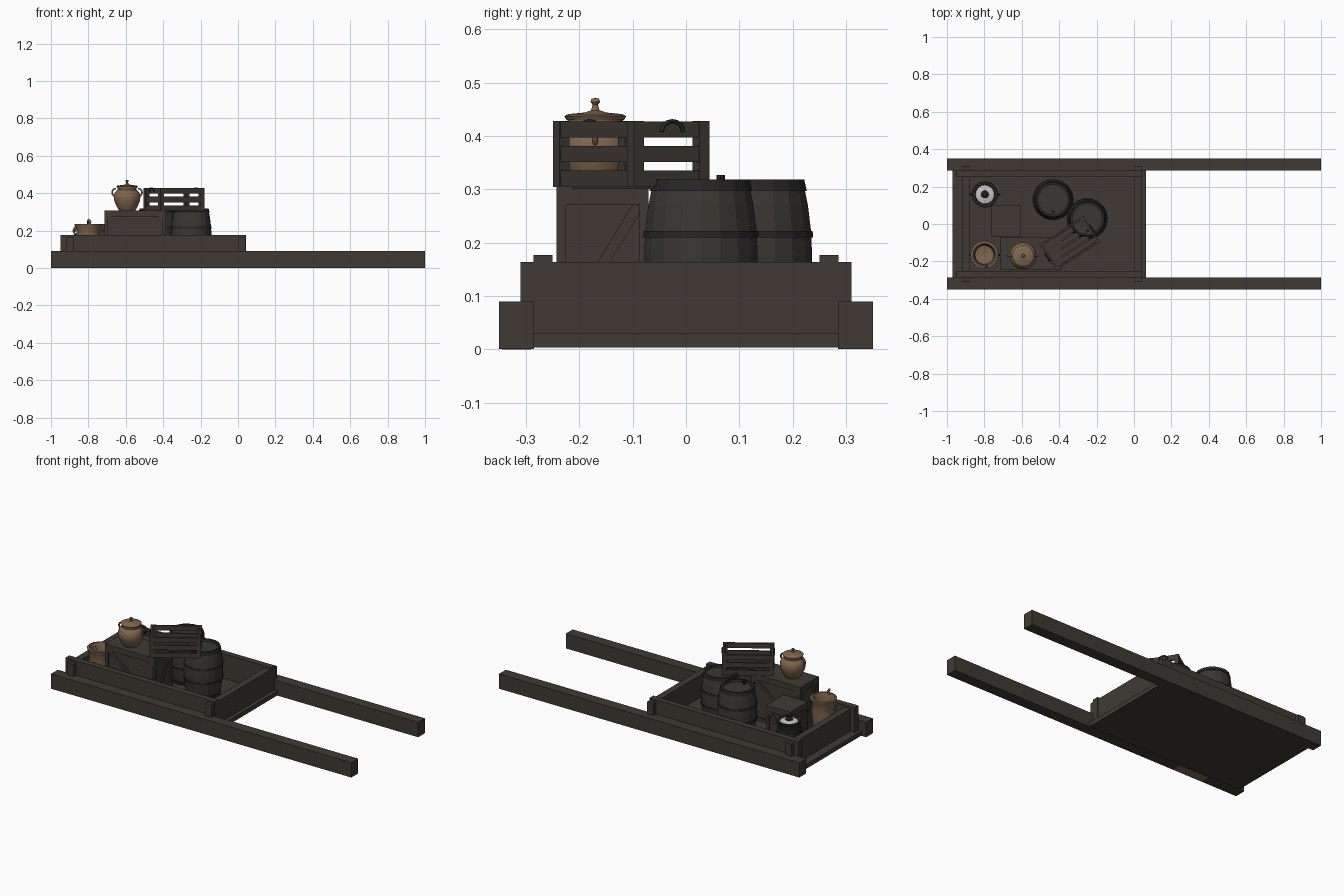
import bpy, bmesh
from math import radians, cos, sin, pi, hypot, atan2
from mathutils import Matrix, Vector

cube = bpy.data.objects.get("Cube")
if cube:
    bpy.data.objects.remove(cube, do_unlink=True)


def material(name, rgb):
    m = bpy.data.materials.new(name)
    m.use_nodes = True
    col = (*rgb, 1)
    m.diffuse_color = col
    bsdf = next(n for n in m.node_tree.nodes if n.type == 'BSDF_PRINCIPLED')
    bsdf.inputs["Base Color"].default_value = col
    bsdf.inputs["Roughness"].default_value = 0.8
    return m


WOOD = material("weathered_wood", (0.05, 0.042, 0.033))
STAVE = material("barrel_wood", (0.042, 0.038, 0.032))
IRON = material("dark_iron", (0.02, 0.019, 0.018))
CLAY = material("tan_clay", (0.21, 0.135, 0.077))
PALE = material("pale_lid", (0.6, 0.54, 0.54))


def finish(name, bm, mat, smooth=None):
    bmesh.ops.recalc_face_normals(bm, faces=bm.faces)
    me = bpy.data.meshes.new(name)
    bm.to_mesh(me)
    bm.free()
    me.materials.append(mat)
    if smooth:
        for p in me.polygons:
            p.use_smooth = True
        me.set_sharp_from_angle(angle=radians(smooth))
    ob = bpy.data.objects.new(name, me)
    bpy.context.collection.objects.link(ob)
    return ob


def boxes(name, parts, mat=WOOD):
    """One object from a list of (matrix, centre, size[, tilt about local y])."""
    bm = bmesh.new()
    for mtx, c, s, *tilt in parts:
        rot = Matrix.Rotation(tilt[0] if tilt else 0, 4, 'Y')
        bmesh.ops.create_cube(bm, size=1, matrix=mtx @ Matrix.Translation(c) @ rot
                              @ Matrix.Diagonal((*s, 1)))
    return finish(name, bm, mat)


ID = Matrix.Identity(4)


def span(x0, x1, y0, y1, z0, z1):
    return (ID, ((x0 + x1) / 2, (y0 + y1) / 2, (z0 + z1) / 2), (x1 - x0, y1 - y0, z1 - z0))


def lathe(name, at, profile, mat, sides=16, smooth=None):
    bm = bmesh.new()
    vs = [bm.verts.new((r, 0, z)) for r, z in profile]
    es = [bm.edges.new(p) for p in zip(vs, vs[1:])]
    bmesh.ops.spin(bm, geom=vs + es, cent=(0, 0, 0), axis=(0, 0, 1),
                   angle=2 * pi, steps=sides, use_duplicate=False)
    bmesh.ops.remove_doubles(bm, verts=bm.verts, dist=0.0002)
    bmesh.ops.translate(bm, verts=bm.verts, vec=at)
    return finish(name, bm, mat, smooth)


def tube(name, points, radius, mat):
    cu = bpy.data.curves.new(name, 'CURVE')
    cu.dimensions = '3D'
    cu.bevel_depth, cu.bevel_resolution, cu.use_fill_caps = radius, 1, True
    sp = cu.splines.new('POLY')
    sp.points.add(len(points) - 1)
    for p, co in zip(sp.points, points):
        p.co = (*co, 1)
    cu.materials.append(mat)
    ob = bpy.data.objects.new(name, cu)
    bpy.context.collection.objects.link(ob)
    bpy.ops.object.select_all(action='DESELECT')
    ob.select_set(True)
    bpy.context.view_layer.objects.active = ob
    bpy.ops.object.convert(target='MESH')


def loop_handle(name, at, direction, r, mat, thick=0.006):
    """Half-ring lug standing in the vertical plane of the given direction."""
    d = Vector((cos(direction), sin(direction), 0))
    pts = [Vector(at) + d * r * cos(a) + Vector((0, 0, r * 1.1 * sin(a)))
           for a in [radians(-100 + 25 * i) for i in range(9)]]
    tube(name, pts, thick, mat)


# Cart: shafts, floor, end boards passing through the side boards
for side, s in (("left", 1), ("right", -1)):
    y0, y1 = sorted((s * 0.285, s * 0.35))
    boxes(side + "_shaft", [span(-1, 1, y0, y1, 0.001, 0.09)])
for side, s in (("back", 1), ("front", -1)):
    y0, y1 = sorted((s * 0.25, s * 0.286))
    boxes(side + "_side_board", [span(-0.948, 0.043, y0, y1, 0.03, 0.177)])
boxes("cart_floor", [span(-0.97, 0.065, -0.285, 0.285, 0.004, 0.03)])
for name, x in (("rear_end_board", -0.92), ("fore_end_board", 0.0)):
    boxes(name, [span(x, x + 0.041, -0.31, 0.31, 0.03, 0.164)])
boxes("underside_patch", [span(-0.76, -0.56, -0.345, -0.29, 0, 0.004)], CLAY)


def framed_crate(name, x0, x1, y0, y1, z0, z1, cross):
    t, w = 0.01, 0.018
    parts = [span(x0 + t, x1 - t, y0 + t, y1 - t, z0, z1 - 0.004),
             span(x0, x1, y0, y1, z1 - 0.016, z1)]
    cx, cy, h = (x0 + x1) / 2, (y0 + y1) / 2, z1 - 0.016 - z0
    for k in range(4):
        width, depth = ((y1 - y0, x1 - x0), (x1 - x0, y1 - y0))[k % 2]
        # local x runs along the panel, local y points outward
        m = (Matrix.Translation((cx, cy, z0 + h / 2)) @ Matrix.Rotation(k * pi / 2 - pi / 2, 4, 'Z')
             @ Matrix.Translation((0, depth / 2 - t / 2, 0)))
        for s in (-1, 1):
            parts.append((m, (s * (width - w) / 2, 0, 0), (w, t, h)))
            parts.append((m, (0, 0, s * (h - w) / 2), (width - 2 * w, t, w)))
        iw, ih = width - 2 * w, h - 2 * w
        a = atan2(ih, iw)
        for s in (1, -1) if cross or k % 2 else (1,):
            parts.append((m, (0, -0.002 - 0.0005 * s, 0), (hypot(iw, ih) - 0.004, t * 0.7, 0.02), s * a))
    boxes(name, parts)


framed_crate("large_crate", -0.715, -0.385, -0.243, -0.07, 0.03, 0.306, False)
framed_crate("small_crate", -0.765, -0.604, -0.067, 0.1, 0.03, 0.235, True)

# Open slatted crate, turned on top of the load
L, W, H = 0.28, 0.168, 0.124
M = Matrix.Translation((-0.343, -0.103, 0.304)) @ Matrix.Rotation(radians(33), 4, 'Z')
parts = []
for sx in (-1, 1):
    for sy in (-1, 1):
        parts.append((M, (sx * (L / 2 - 0.012), sy * (W / 2 - 0.011), H / 2), (0.024, 0.022, H)))
for i in range(3):
    z = 0.016 + i * 0.046
    for s in (-1, 1):
        parts.append((M, (0, s * (W / 2 - 0.007), z), (L - 0.02, 0.01, 0.03)))
        parts.append((M, (s * (L / 2 - 0.007), 0, z), (0.01, W - 0.02, 0.03)))
for i in range(4):
    parts.append((M, (0, (i - 1.5) * 0.037, 0.001), (L - 0.02, 0.028, 0.008)))
boxes("slatted_crate", parts)
for name, s in (("crate_handle_a", 1), ("crate_handle_b", -1)):
    arc = [M @ Vector((s * (L / 2 + 0.002), 0.024 * cos(a), 0.104 + 0.02 * sin(a)))
           for a in [pi * i / 8 for i in range(9)]]
    tube(name, arc, 0.004, IRON)


# Barrels with hoops, sunken lids and bungs
def barrel_radius(z):
    u = (z - 0.174) / 0.144
    return 0.108 - 0.018 * u * u


def barrel(name, x, y):
    wall = [(barrel_radius(z), z) for z in (0.03, 0.075, 0.125, 0.174, 0.22, 0.27, 0.316)]
    lathe(name, (x, y, 0), [(0, 0.03)] + wall + [(0.08, 0.316), (0.08, 0.304), (0, 0.304)], STAVE, 18)
    for i, (a, b) in enumerate(((0.032, 0.052), (0.126, 0.138), (0.21, 0.222), (0.297, 0.318))):
        ra, rb = barrel_radius(a), barrel_radius(b)
        lathe(f"{name}_hoop_{i + 1}", (x, y, 0),
              [(ra - 0.008, a), (ra + 0.003, a), (rb + 0.003, b), (rb - 0.008, b), (ra - 0.008, a)], IRON, 18)
    lathe(name + "_bung", (x, y - 0.065, 0), [(0, 0.3), (0.008, 0.3), (0.008, 0.327), (0, 0.327)], IRON, 8)


barrel("rear_barrel", -0.433, 0.13)
barrel("fore_barrel", -0.25, 0.028)

# Lidded clay jar
jar = (-0.593, -0.17, 0.306)
lathe("clay_jar", jar, [(0, 0), (0.042, 0), (0.052, 0.015), (0.068, 0.05), (0.072, 0.078), (0.064, 0.1),
                        (0.05, 0.112), (0.052, 0.124), (0, 0.124)], CLAY, 16, 40)
lathe("jar_lid", jar, [(0, 0.122), (0.054, 0.124), (0.058, 0.131), (0.05, 0.135), (0.02, 0.138), (0.008, 0.142),
                       (0.005, 0.152), (0.009, 0.158), (0.007, 0.164), (0, 0.165)], CLAY, 16, 40)
for name, s in (("left", 1), ("right", -1)):
    loop_handle("jar_handle_" + name, (jar[0] + s * 0.062, jar[1], jar[2] + 0.098), 0 if s > 0 else pi, 0.018, CLAY, 0.005)

# Open clay pot with a spout-like grip
pot = (-0.8, -0.165, 0.03)
lathe("open_pot", pot, [(0, 0), (0.045, 0), (0.06, 0.05), (0.066, 0.12), (0.062, 0.175), (0.072, 0.192), (0.074, 0.204),
                        (0.062, 0.206), (0.054, 0.18), (0.057, 0.12), (0.05, 0.05), (0, 0.04)], CLAY, 16, 40)
for name, s in (("left", 1), ("right", -1)):
    loop_handle("pot_handle_" + name, (pot[0] + s * 0.062, pot[1], pot[2] + 0.17), 0 if s > 0 else pi, 0.018, CLAY, 0.005)
tube("pot_grip", [(-0.795, -0.225, 0.225), (-0.79, -0.225, 0.245), (-0.8, -0.222, 0.26)], 0.007, CLAY)

# Iron pot with a pale lid and dark knob
iron = (-0.797, 0.158, 0.03)
lathe("iron_pot", iron, [(0, 0), (0.04, 0), (0.062, 0.05), (0.068, 0.11), (0.06, 0.165), (0.07, 0.185), (0.068, 0.192),
                         (0.052, 0.19), (0.05, 0.178), (0, 0.176)], IRON, 16, 40)
lathe("iron_pot_lid", iron, [(0, 0.184), (0.05, 0.181), (0.05, 0.186), (0.02, 0.194), (0, 0.194)], PALE, 16, 40)
lathe("iron_pot_knob", iron, [(0, 0.19), (0.022, 0.19), (0.02, 0.2), (0.009, 0.205), (0.012, 0.222), (0, 0.23)], IRON, 10, 40)
for name, s in (("left", 1), ("right", -1)):
    loop_handle("iron_handle_" + name, (iron[0] + s * 0.06, iron[1], iron[2] + 0.16), 0 if s > 0 else pi, 0.018, IRON, 0.005)
